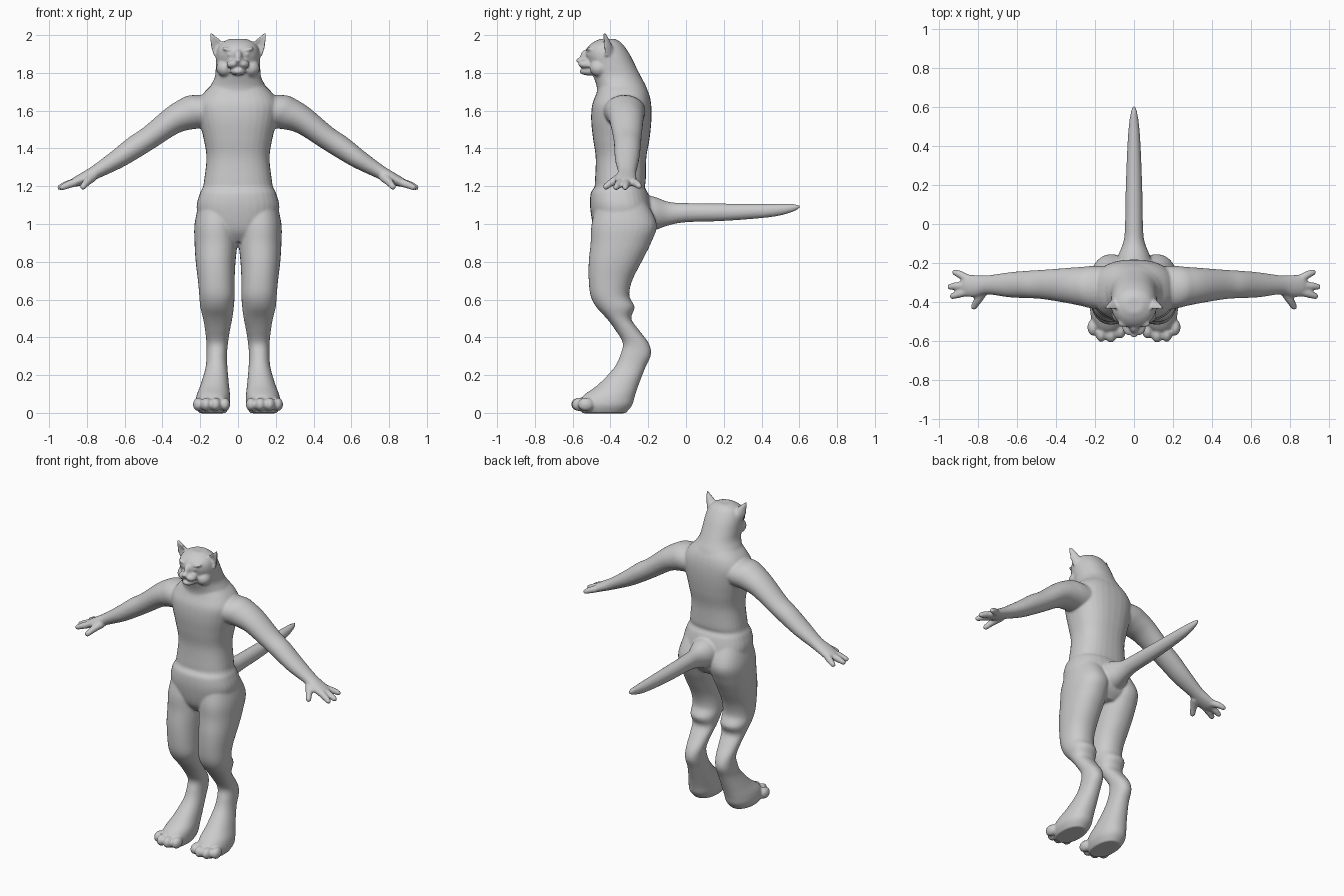
import bpy, bmesh, math
from mathutils import Vector, Matrix

X, Y, Z = Vector((1, 0, 0)), Vector((0, 1, 0)), Vector((0, 0, 1))
bm = bmesh.new()


def spline(keys, n=5):
    """Catmull-Rom through tuples of any length."""
    out = []
    for i in range(len(keys) - 1):
        p = [keys[max(i - 1, 0)], keys[i], keys[i + 1], keys[min(i + 2, len(keys) - 1)]]
        for k in range(n):
            t = k / n
            out.append([0.5 * (2 * b + (c - a) * t + (2 * a - 5 * b + 4 * c - d) * t * t
                               + (3 * b - a - 3 * c + d) * t ** 3) for a, b, c, d in zip(*p)])
    return out + [list(keys[-1])]


def loft(keys, u, v, power=2.0, cup=0.0, sides=32):
    """Skin rings (x, y, z, radius along u, radius along v)."""
    rings = []
    for x, y, z, a, b in spline(keys):
        ring = []
        for i in range(sides):
            t = 2 * math.pi * i / sides
            c, s = math.cos(t), math.sin(t)
            cu = math.copysign(abs(c) ** (2 / power), c)
            sv = math.copysign(abs(s) ** (2 / power), s)
            ring.append(bm.verts.new(Vector((x, y, z)) + u * a * cu + v * (b * sv + cup * a * s * s)))
        rings.append(ring)
    for r0, r1 in zip(rings, rings[1:]):
        for i in range(sides):
            j = (i + 1) % sides
            bm.faces.new((r0[i], r0[j], r1[j], r1[i]))
    bm.faces.new(rings[0])
    bm.faces.new(rings[-1])


def stack(rows, power=2.0):
    """Loft upright rings given as z, x min, x max, y front, y back."""
    loft([((x0 + x1) / 2, (y0 + y1) / 2, z, (x1 - x0) / 2, (y1 - y0) / 2)
          for z, x0, x1, y0, y1 in rows], X, Y, power)


def blob(pos, size, tilt=0.0):
    m = Matrix.Translation(pos) @ Matrix.Rotation(tilt, 4, 'Y') @ Matrix.Diagonal((*size, 1))
    bmesh.ops.create_uvsphere(bm, u_segments=20, v_segments=12, radius=1, matrix=m)


def finger(points):
    d = (Vector(points[-1][:3]) - Vector(points[0][:3])).normalized()
    u = d.cross(Z).normalized()
    loft([(*p, p[3]) for p in points], u, d.cross(u), sides=16)
    blob(points[-1][:3], [points[-1][3]] * 3)


# --- Parts of one side, mirrored afterwards ---
# leg: thigh, knee, hock and paw
stack([(1.12, .00, .205, -.47, -.21), (1.0, .00, .23, -.50, -.155), (.9, .003, .23, -.505, -.185),
       (.8, .013, .224, -.515, -.235), (.7, .018, .212, -.515, -.285), (.62, .018, .205, -.505, -.30),
       (.56, .022, .2, -.475, -.272), (.5, .03, .185, -.42, -.29), (.44, .042, .175, -.375, -.25),
       (.37, .053, .167, -.335, -.198), (.31, .058, .167, -.347, -.185), (.24, .056, .172, -.38, -.215),
       (.15, .048, .198, -.465, -.25), (.09, .042, .22, -.545, -.27), (.04, .045, .225, -.565, -.285),
       (-.002, .065, .205, -.55, -.32)], 2.2)
# toes
for x, y in ((.07, -.545), (.118, -.566), (.168, -.562), (.21, -.53)):
    blob((x, y, .045), (.029, .043, .036))
# arm
across = Vector((.49, 0, .87))
loft([(.08, -.33, 1.60, .11, .09), (.2, -.325, 1.595, .11, .10), (.27, -.32, 1.58, .10, .088),
      (.35, -.315, 1.545, .089, .073), (.47, -.31, 1.457, .075, .062), (.55, -.31, 1.405, .07, .06),
      (.64, -.312, 1.343, .064, .051), (.75, -.312, 1.277, .049, .037), (.81, -.318, 1.245, .056, .032),
      (.86, -.315, 1.222, .057, .026), (.88, -.313, 1.213, .045, .017)], Y, across)
# fingers and thumb
finger([(.85, -.285, 1.225, .023), (.89, -.26, 1.212, .02), (.918, -.248, 1.20, .016)])
finger([(.85, -.315, 1.225, .023), (.91, -.318, 1.207, .02), (.942, -.322, 1.194, .016)])
finger([(.85, -.345, 1.225, .023), (.90, -.36, 1.207, .02), (.93, -.37, 1.194, .016)])
finger([(.77, -.34, 1.25, .027), (.80, -.39, 1.222, .021), (.82, -.424, 1.198, .017)])
# cupped ear
loft([(.085, -.425, 1.89, .042, .022), (.1, -.432, 1.93, .042, .017), (.116, -.436, 1.965, .031, .014),
      (.132, -.436, 1.992, .016, .012), (.142, -.436, 2.01, .006, .008)], X, Y, cup=.7)
# face: brow, eye, cheek and muzzle lobe
blob((.05, -.508, 1.922), (.036, .022, .011), -.3)
blob((.044, -.517, 1.897), (.017, .012, .009), -.2)
blob((.07, -.46, 1.825), (.045, .05, .045))
blob((.025, -.53, 1.848), (.036, .042, .024), .2)

half = bm.verts[:] + bm.edges[:] + bm.faces[:]
copy = bmesh.ops.duplicate(bm, geom=half)["geom"]
bmesh.ops.scale(bm, vec=(-1, 1, 1), verts=[g for g in copy if isinstance(g, bmesh.types.BMVert)])

# --- Centre parts ---
# torso
stack([(z, -w, w, f, b) for z, w, f, b in (
    (.905, .08, -.44, -.22), (.97, .185, -.485, -.17), (1.08, .219, -.507, -.18),
    (1.16, .203, -.505, -.20), (1.195, .186, -.485, -.218), (1.23, .18, -.482, -.213),
    (1.35, .167, -.478, -.21), (1.45, .182, -.492, -.193), (1.55, .205, -.502, -.183),
    (1.63, .215, -.497, -.184), (1.69, .185, -.475, -.196), (1.74, .135, -.46, -.22))], 2.4)
# neck and head
stack([(z, -w, w, f, b) for z, w, f, b in (
    (1.64, .17, -.475, -.19), (1.72, .15, -.472, -.208), (1.78, .122, -.49, -.238),
    (1.84, .118, -.512, -.268), (1.89, .117, -.53, -.293), (1.93, .108, -.525, -.318),
    (1.96, .086, -.495, -.343), (1.98, .045, -.455, -.375))], 2.15)
# nose bridge, nose and chin
blob((0, -.525, 1.885), (.024, .036, .04))
blob((0, -.567, 1.866), (.018, .016, .013))
blob((0, -.515, 1.808), (.042, .05, .022))
# tail
loft([(0, -.26, 1.05, .11, .11), (0, -.17, 1.055, .085, .09), (0, -.09, 1.055, .054, .062),
      (0, 0, 1.06, .046, .051), (0, .2, 1.062, .042, .046), (0, .4, 1.069, .034, .038),
      (0, .5, 1.076, .027, .031), (0, .57, 1.086, .017, .02), (0, .604, 1.092, .006, .007)], X, Z)

bmesh.ops.recalc_face_normals(bm, faces=bm.faces[:])
mesh = bpy.data.meshes.new("cat_body")
bm.to_mesh(mesh)
bm.free()
body = bpy.data.objects.new("cat_body", mesh)
bpy.context.collection.objects.link(body)

mat = bpy.data.materials.new("plain grey")
mat.diffuse_color = (.6, .6, .6, 1)
mesh.materials.append(mat)

# fuse all parts into one soft skin
fuse = body.modifiers.new("fuse", 'REMESH')
fuse.mode = 'VOXEL'
fuse.voxel_size = .007
fuse.use_smooth_shade = True
soft = body.modifiers.new("soften", 'SMOOTH')
soft.factor = .5
soft.iterations = 6
